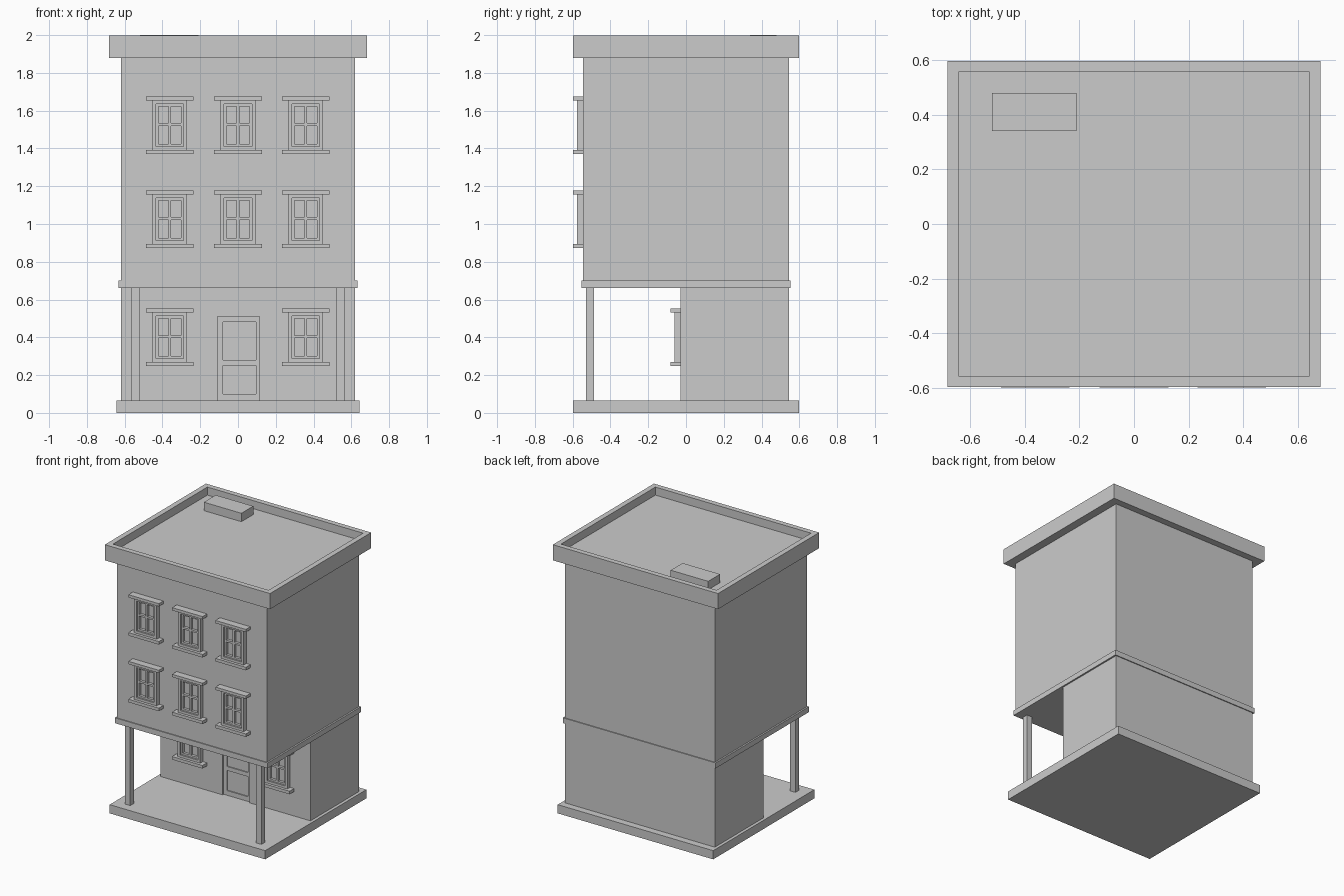
import bpy, bmesh, random
from mathutils import Vector

if "Cube" in bpy.data.objects:
    bpy.data.objects.remove(bpy.data.objects["Cube"])

random.seed(4)


def add_box(bm, x0, x1, y0, y1, z0, z1):
    verts = bmesh.ops.create_cube(bm, size=1.0)["verts"]
    for v in verts:
        v.co = Vector((x1 if v.co.x > 0 else x0,
                       y1 if v.co.y > 0 else y0,
                       z1 if v.co.z > 0 else z0))


def make(name, bm):
    me = bpy.data.meshes.new(name)
    bm.to_mesh(me)
    bm.free()
    ob = bpy.data.objects.new(name, me)
    bpy.context.scene.collection.objects.link(ob)
    return ob


def boxes(name, *dims):
    bm = bmesh.new()
    for d in dims:
        add_box(bm, *d)
    return make(name, bm)


def fracture(ob, seeds):
    """Split the skin into hairline-cracked cells around the seed points."""
    result = bmesh.new()
    for s in seeds:
        piece = bmesh.new()
        piece.from_mesh(ob.data)
        for t in seeds:
            if t is not s:
                geom = piece.verts[:] + piece.edges[:] + piece.faces[:]
                bmesh.ops.bisect_plane(piece, geom=geom, dist=1e-6,
                                       plane_co=(s + t) / 2,
                                       plane_no=(t - s).normalized(),
                                       clear_outer=True)
        tmp = bpy.data.meshes.new("cell")
        piece.to_mesh(tmp)
        piece.free()
        result.from_mesh(tmp)
        bpy.data.meshes.remove(tmp)
    result.to_mesh(ob.data)
    result.free()


def scatter(n, x, y, z):
    return [Vector((random.uniform(*x), random.uniform(*y), random.uniform(*z)))
            for _ in range(n)]


# Base slab
base = boxes("base_slab", (-0.643, 0.643, -0.597, 0.597, 0, 0.065))
fracture(base, [Vector(p) for p in ((-0.4, -0.3, 0), (0.3, -0.35, 0), (0.1, 0.4, 0))])

# Ground floor, set back behind the porch, with a shallow door recess
ground = boxes("ground_floor", (-0.62, 0.62, -0.03, 0.545, 0.065, 0.66))
cutter = boxes("door_cutter", (-0.108, 0.115, -0.1, -0.01, 0.0, 0.51))
cutter.hide_render = True
mod = ground.modifiers.new("door", "BOOLEAN")
mod.object = cutter
mod.operation = "DIFFERENCE"
mod.solver = "EXACT"
dg = bpy.context.evaluated_depsgraph_get()
cut_mesh = bpy.data.meshes.new_from_object(ground.evaluated_get(dg))
ground.modifiers.clear()
ground.data = cut_mesh
bpy.data.objects.remove(cutter)
fracture(ground, scatter(6, (-0.6, 0.6), (-0.03, 0.1), (0.1, 0.6))
         + scatter(3, (-0.5, 0.5), (0.4, 0.55), (0.1, 0.6)))

# Door rails leaving two sunken panels
boxes("door",
      (-0.108, -0.08, -0.018, -0.01, 0.065, 0.51),
      (0.095, 0.115, -0.018, -0.01, 0.065, 0.51),
      (-0.08, 0.095, -0.018, -0.01, 0.065, 0.10),
      (-0.08, 0.095, -0.018, -0.01, 0.25, 0.28),
      (-0.08, 0.095, -0.018, -0.01, 0.48, 0.51))

# Porch posts
for side, label in ((-1, "left"), (1, "right")):
    c = side * 0.542
    boxes(label + "_porch_post", (c - 0.022, c + 0.022, -0.53, -0.487, 0.065, 0.66))

# Upper storeys, cracked mostly near the front
upper = boxes("upper_storeys", (-0.62, 0.62, -0.545, 0.545, 0.665, 1.88))
fracture(upper, scatter(15, (-0.45, 0.45), (-0.55, -0.3), (0.95, 1.7))
         + scatter(5, (-0.6, 0.6), (0.2, 0.5), (0.7, 1.85)))

# Belt course
boxes("belt_course", (-0.632, 0.632, -0.552, 0.552, 0.66, 0.70))

# Cornice and sunken flat roof
bm = bmesh.new()
add_box(bm, -0.683, 0.683, -0.597, 0.597, 1.88, 1.997)
bm.normal_update()
top = max(bm.faces, key=lambda f: f.calc_center_median().z)
bmesh.ops.inset_region(bm, faces=[top], thickness=0.056)
inner = [bm.verts.new(v.co - Vector((0, 0, 0.06))) for v in top.verts]
rim = list(top.verts)
bmesh.ops.delete(bm, geom=[top], context="FACES_ONLY")
for i in range(4):
    j = (i + 1) % 4
    bm.faces.new((rim[i], rim[j], inner[j], inner[i]))
bm.faces.new(inner)
bmesh.ops.recalc_face_normals(bm, faces=bm.faces[:])
roof = make("cornice_and_roof", bm)
fracture(roof, [Vector(p) for p in ((-0.45, -0.3, 1.9), (0.02, -0.32, 1.9),
                                    (0.42, -0.27, 1.9), (-0.15, 0.42, 1.9))])

# Rooftop hatch
boxes("roof_hatch", (-0.52, -0.21, 0.34, 0.48, 1.937, 2.0))


# Windows: lintel, sill, casing, sash rails and glazing bars
def window(name, x, wall, z):
    def part(xa, xb, za, zb, depth):
        return (x + xa, x + xb, wall - depth, wall + 0.005, z + za, z + zb)
    boxes(name,
          part(-0.126, 0.126, 0.285, 0.306, 0.053),
          part(-0.126, 0.126, 0.0, 0.023, 0.053),
          part(-0.093, -0.073, 0.023, 0.285, 0.032),
          part(0.073, 0.093, 0.023, 0.285, 0.032),
          part(-0.073, 0.073, 0.265, 0.285, 0.032),
          part(-0.073, 0.073, 0.023, 0.041, 0.032),
          part(-0.073, -0.06, 0.041, 0.265, 0.02),
          part(0.06, 0.073, 0.041, 0.265, 0.02),
          part(-0.06, 0.06, 0.252, 0.265, 0.02),
          part(-0.06, 0.06, 0.041, 0.054, 0.02),
          part(-0.007, 0.007, 0.054, 0.252, 0.02),
          part(-0.06, -0.007, 0.15, 0.164, 0.02),
          part(0.007, 0.06, 0.15, 0.164, 0.02))


for floor, z in (("middle", 0.872), ("top", 1.37)):
    for col, x in (("left", -0.362), ("centre", 0.0), ("right", 0.358)):
        window(f"{floor}_{col}_window", x, -0.545, z)
for col, x in (("left", -0.362), ("right", 0.358)):
    window(f"ground_{col}_window", x, -0.03, 0.247)
